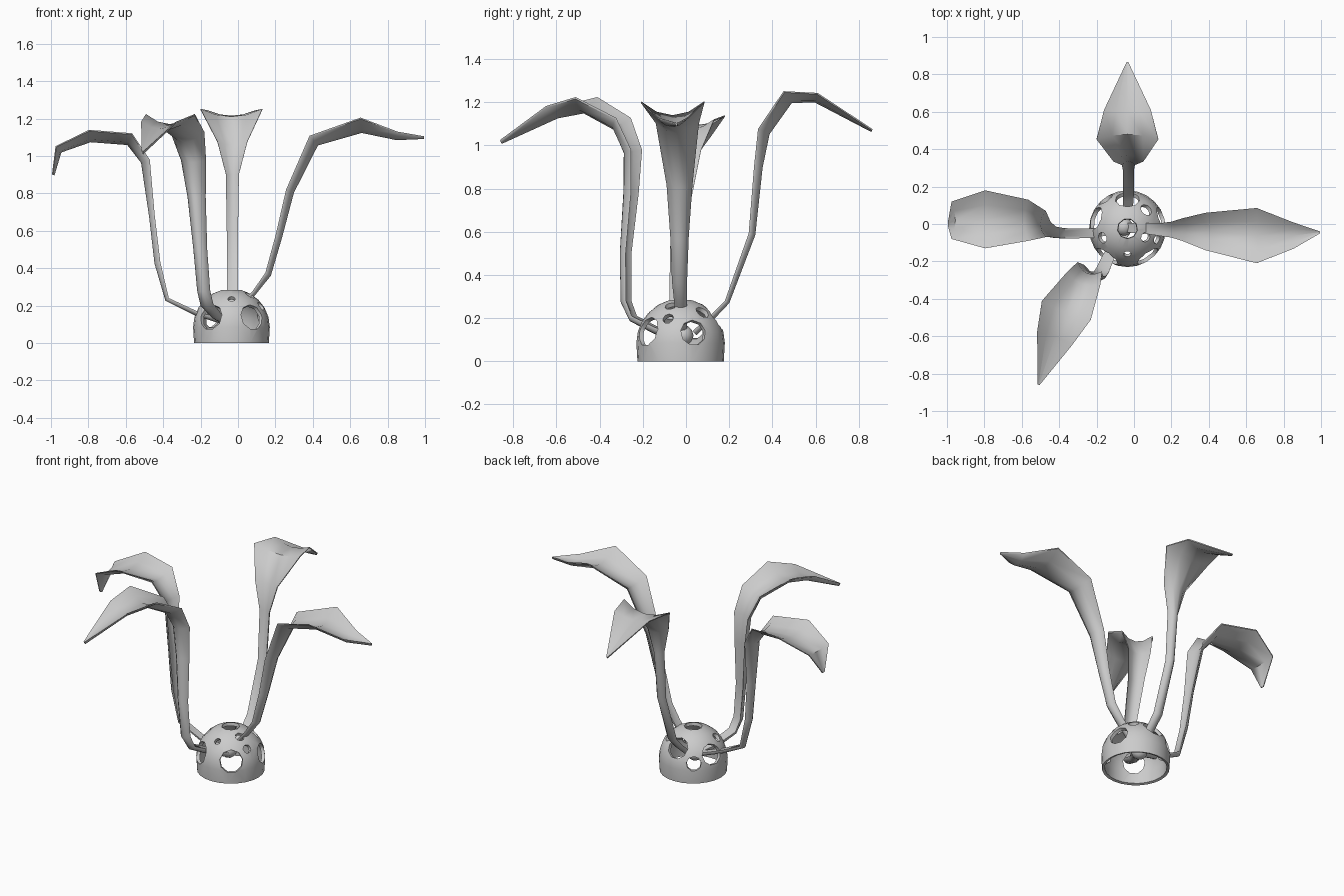
import bpy, bmesh, math
from mathutils import Vector

cube = bpy.data.objects.get("Cube")
if cube:
    bpy.data.objects.remove(cube, do_unlink=True)

grey = bpy.data.materials.new("plain_grey")
grey.use_nodes = True
GREY = (0.6, 0.6, 0.6, 1)
grey.diffuse_color = GREY
grey.node_tree.nodes["Principled BSDF"].inputs["Base Color"].default_value = GREY


def make_object(name, bm):
    bmesh.ops.recalc_face_normals(bm, faces=bm.faces[:])
    mesh = bpy.data.meshes.new(name)
    bm.to_mesh(mesh)
    bm.free()
    obj = bpy.data.objects.new(name, mesh)
    bpy.context.collection.objects.link(obj)
    mesh.materials.append(grey)
    return obj


def activate(obj):
    bpy.ops.object.select_all(action='DESELECT')
    obj.select_set(True)
    bpy.context.view_layer.objects.active = obj


def smooth(obj, angle):
    activate(obj)
    bpy.ops.object.shade_smooth_by_angle(angle=math.radians(angle))


def leaf(name, heading, rings, thick=0.026):
    """Loft a cupped strip along midrib rings of (x, y, z, width, cup)."""
    a = math.radians(heading)
    side = Vector((-math.sin(a), math.cos(a), 0))
    mids = [Vector(r[:3]) for r in rings]
    across = [-1, -0.5, 0, 0.5, 1]
    bm = bmesh.new()
    loops = []
    for i, (x, y, z, width, cup) in enumerate(rings):
        tangent = mids[min(i + 1, len(mids) - 1)] - mids[max(i - 1, 0)]
        up = tangent.cross(side).normalized()
        t = thick * (1 - 0.5 * i / len(rings))
        top = [mids[i] + side * u * width / 2 + up * cup * u * u for u in across]
        low = [p - up * t * (1 - 0.6 * u * u) for p, u in zip(top, across)]
        loops.append([bm.verts.new(p) for p in top + low[::-1]])
    for p, q in zip(loops, loops[1:]):
        for k in range(len(p)):
            n = (k + 1) % len(p)
            bm.faces.new((p[k], p[n], q[n], q[k]))
    bm.faces.new(loops[0])
    bm.faces.new(loops[-1])
    smooth(make_object(name, bm), 50)


# Four arching leaves, each with its stem
leaf("back_leaf", 90, [
    (-.04, .03, .14, .05, 0), (-.03, .12, .22, .055, 0), (-.03, .18, .28, .06, 0),
    (-.03, .30, .59, .06, .01), (-.03, .335, .9, .07, .02), (-.03, .37, 1.06, .16, .04),
    (-.035, .48, 1.21, .33, .05), (-.035, .6, 1.215, .25, .03), (-.035, .865, 1.075, .01, 0)])
leaf("left_stem_leaf", 180, [
    (-.06, -.02, .12, .05, 0), (-.22, -.05, .17, .05, 0), (-.37, -.05, .24, .055, 0),
    (-.425, -.045, .43, .06, .01), (-.455, -.03, .68, .08, .01), (-.5, 0, .97, .14, .03),
    (-.585, .02, 1.075, .22, .05), (-.79, .025, 1.09, .31, .05),
    (-.955, .02, 1.03, .2, .03), (-.995, .0, .9, .02, 0)])
leaf("right_stem_leaf", 0, [
    (-.04, -.02, .15, .05, 0), (.08, -.025, .28, .06, 0), (.155, -.03, .37, .07, .01),
    (.215, -.03, .57, .085, .015), (.28, -.03, .81, .12, .025), (.415, -.04, 1.07, .2, .05),
    (.66, -.062, 1.14, .295, .065), (.85, -.062, 1.1, .14, .03), (.995, -.045, 1.105, .01, 0)])
leaf("front_leaf", 249, [
    (-.05, -.04, .12, .06, 0), (-.12, -.14, .16, .06, 0), (-.165, -.24, .21, .07, 0),
    (-.185, -.275, .28, .07, .01), (-.205, -.28, .5, .075, .015), (-.23, -.265, .78, .1, .03),
    (-.25, -.265, .97, .14, .04), (-.28, -.32, 1.09, .19, .05),
    (-.365, -.47, 1.17, .28, .055), (-.42, -.6, 1.145, .2, .04), (-.51, -.86, 1.025, .01, 0)],
    thick=.035)

# Hollow dome shell
centre = Vector((-.035, -.025, .085))
outline = [(r * math.cos(math.radians(e)), r * math.sin(math.radians(e)))
           for r, angles in ((.205, range(0, 91, 15)), (.184, range(90, -1, -15)))
           for e in angles]
outline = [(.184, -.08), (.2, -.085)] + outline + [(.184, -.08)]
bm = bmesh.new()
verts = [bm.verts.new((x, 0, z)) for x, z in outline]
edges = [bm.edges.new(p) for p in zip(verts, verts[1:])]
bmesh.ops.spin(bm, geom=verts + edges, axis=(0, 0, 1), cent=(0, 0, 0),
               angle=math.tau, steps=24, use_duplicate=False)
bmesh.ops.remove_doubles(bm, verts=bm.verts[:], dist=0.0005)
bmesh.ops.translate(bm, verts=bm.verts[:], vec=centre)
dome = make_object("perforated_dome", bm)

# Openings: azimuth, elevation, radius
holes = [(0, 90, .055), (90, 36, .068), (162, 24, .066), (234, 16, .072),
         (306, 16, .072), (18, 14, .062), (340, 34, .026), (45, 45, .034),
         (126, 12, .045), (200, 45, .03), (270, 48, .02), (335, 58, .028)]
bm = bmesh.new()
for azimuth, elevation, radius in holes:
    a, e = math.radians(azimuth), math.radians(elevation)
    d = Vector((math.cos(a) * math.cos(e), math.sin(a) * math.cos(e), math.sin(e)))
    made = bmesh.ops.create_cone(bm, cap_ends=True, segments=9, radius1=radius * .8,
                                 radius2=radius * 1.15, depth=.12)
    turn = d.to_track_quat('Z', 'Y').to_matrix()
    bmesh.ops.rotate(bm, verts=made["verts"], cent=(0, 0, 0), matrix=turn)
    bmesh.ops.translate(bm, verts=made["verts"], vec=centre + d * .195)
cutter = make_object("hole_cutter", bm)
cutter.hide_render = True
cut = dome.modifiers.new("holes", 'BOOLEAN')
cut.operation = 'DIFFERENCE'
cut.solver = 'EXACT'
cut.use_self = True
cut.object = cutter
activate(dome)
bpy.ops.object.modifier_apply(modifier="holes")
bpy.data.objects.remove(cutter, do_unlink=True)
smooth(dome, 40)

# Core where the stems meet
bm = bmesh.new()
bmesh.ops.create_icosphere(bm, subdivisions=2, radius=.05)
bmesh.ops.translate(bm, verts=bm.verts[:], vec=(-.055, -.015, .12))
smooth(make_object("stem_core", bm), 60)
